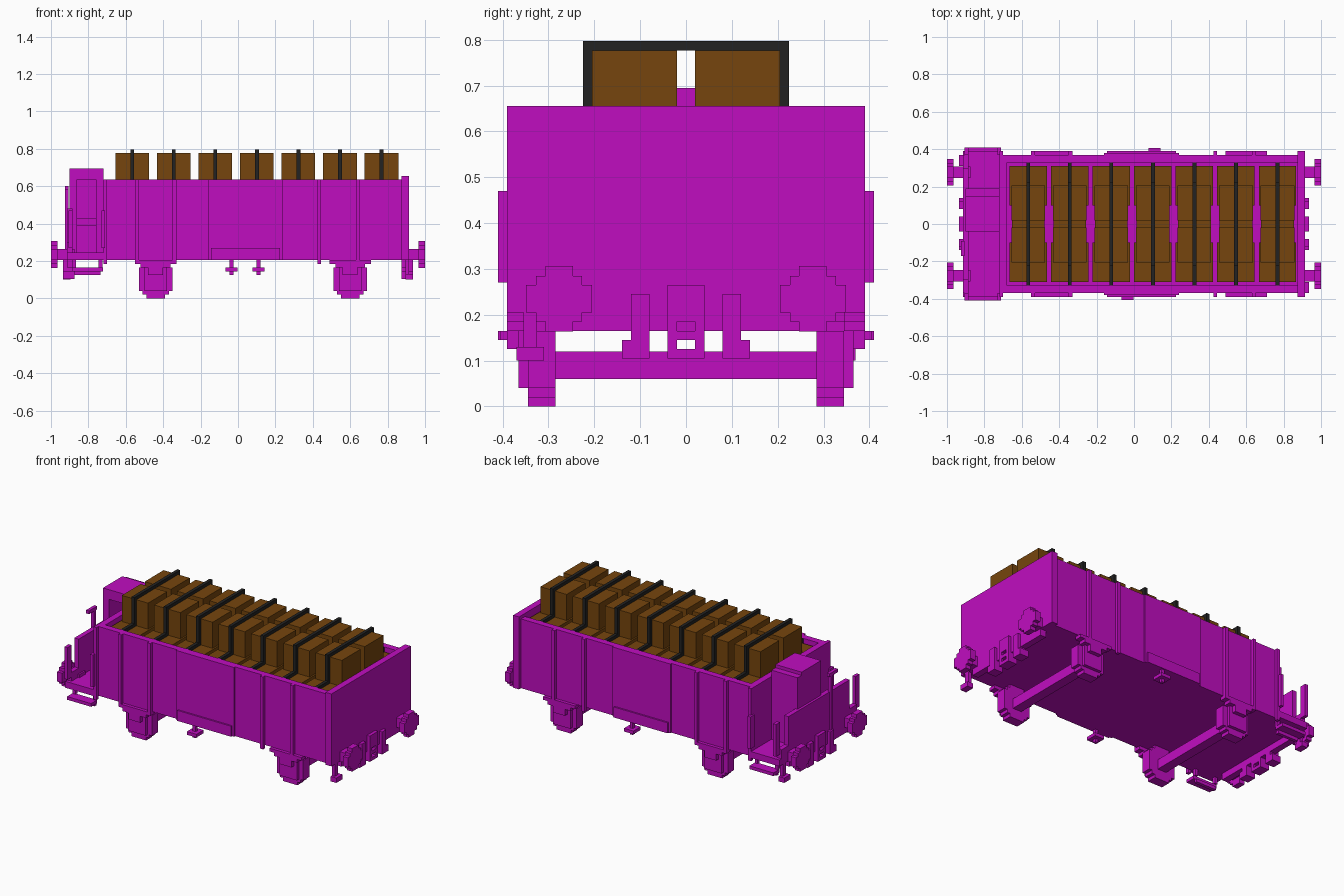
import bpy
import bmesh

cube = bpy.data.objects.get("Cube")
if cube:
    bpy.data.objects.remove(cube, do_unlink=True)


def material(name, red, green, blue):
    paint = bpy.data.materials.new(name)
    paint.use_nodes = True
    paint.diffuse_color = (red, green, blue, 1)
    shader = paint.node_tree.nodes["Principled BSDF"]
    shader.inputs["Base Color"].default_value = paint.diffuse_color
    return paint


MAGENTA = material("magenta paint", 0.53, 0.004, 0.53)
BROWN = material("brown crate", 0.18, 0.06, 0.004)
BLACK = material("black strap", 0.016, 0.016, 0.016)

# Shared levels and thicknesses
BAR = 0.02
PLANK = 0.04
SILL = 0.165
FLOOR = 0.205
DECK = FLOOR + PLANK
RIM = 0.635
SIDE = 0.37
RIB_FACE = SIDE + BAR
STEP_EDGE = RIB_FACE + BAR
FRONT_END = 0.915
BACK_END = -FRONT_END
TUB_BACK = -0.72
TUB_FRONT = FRONT_END - PLANK


def build(name, paint, *boxes):
    """Make one object from boxes, each given as its spans along x, y and z."""
    bm = bmesh.new()
    for spans in boxes:
        corners = bmesh.ops.create_cube(bm, size=1)["verts"]
        for corner in corners:
            for axis, (start, end) in enumerate(spans):
                corner.co[axis] = (start + end) / 2 + corner.co[axis] * abs(end - start)
    mesh = bpy.data.meshes.new(name)
    bm.to_mesh(mesh)
    bm.free()
    mesh.materials.append(paint)
    part = bpy.data.objects.new(name, mesh)
    bpy.context.collection.objects.link(part)
    return part


def build_pair(name, paint, *boxes):
    """Make the same boxes on both long sides with a mirror modifier."""
    part = build(name, paint, *boxes)
    mirror = part.modifiers.new("both sides", "MIRROR")
    mirror.use_axis = (False, True, False)
    mirror.use_mirror_merge = False


def mid(centre, width=BAR):
    return (centre - width / 2, centre + width / 2)


def above(bottom, height=BAR):
    return (bottom, bottom + height)


def below(top, height=BAR):
    return (top - height, top)


# Wagon tub
inside = (TUB_BACK, TUB_FRONT)
tub_height = (FLOOR, RIM)
build("floor", MAGENTA, ((BACK_END, FRONT_END), mid(0, SIDE * 2), (FLOOR, DECK)))
build("cargo_bed", MAGENTA, (inside, mid(0, SIDE * 2 - PLANK), (DECK, 0.5)))
build_pair("side_walls", MAGENTA, (inside, below(SIDE, PLANK), tub_height))
build("inner_end_wall", MAGENTA, (above(TUB_BACK, PLANK), mid(0, SIDE * 2), tub_height))
plain_wall = below(FRONT_END, PLANK)
build("plain_end_wall", MAGENTA, (plain_wall, mid(0, RIB_FACE * 2), (FLOOR, RIM + BAR)))
build("plain_end_beam", MAGENTA, (plain_wall, mid(0, 0.58), (SILL, FLOOR)))

# Side doors and ribs
build_pair("side_doors", MAGENTA, (mid(PLANK, 0.4), above(SIDE, 0.01), tub_height))
build_pair("door_sills", MAGENTA, (mid(PLANK, SIDE), (SIDE, RIB_FACE), (FLOOR, 0.27)))
for place in (-0.71, -0.54, -0.34, 0.435, 0.64):
    build_pair("side_rib", MAGENTA, (mid(place), (SIDE, RIB_FACE), (FLOOR - BAR, RIM)))

# Brake platform with a stepped end wall
platform = (BACK_END, TUB_BACK)
end_wall = above(BACK_END, 0.03)
build("platform", MAGENTA, (platform, mid(0, RIB_FACE * 2), (FLOOR, DECK)))
build("platform_beam", MAGENTA, (above(BACK_END, PLANK), mid(0, 0.58), (SILL, FLOOR)))
build("platform_end_wall", MAGENTA,
      (end_wall, mid(0, 0.6), (DECK, 0.48)),
      (end_wall, mid(0, SIDE * 2), (DECK, 0.3)))
for place in (BACK_END + BAR, TUB_BACK):
    build_pair("handrail", MAGENTA, (mid(place), (SIDE, STEP_EDGE), (0.27, 0.47)))

# Brakeman shelter, open towards the front, with a seat inside
shelter_front, shelter_back, eaves = -PLANK, 0.19, 0.675
shelter_length = (-0.9, TUB_BACK)
shelter_depth = (shelter_front, shelter_back)
shelter_height = (DECK, eaves)
build("shelter_walls", MAGENTA,
      (above(shelter_length[0], PLANK), shelter_depth, shelter_height),
      (below(TUB_BACK, PLANK), shelter_depth, shelter_height),
      (shelter_length, below(shelter_back, PLANK), shelter_height))
build("shelter_roof", MAGENTA,
      (shelter_length, shelter_depth, below(eaves, PLANK)),
      (shelter_length, (shelter_front, shelter_back - PLANK), above(eaves)))
build("shelter_seat", MAGENTA, (shelter_length, (PLANK, shelter_back), below(0.43, PLANK)))
build("brake_handle", MAGENTA,
      (mid(BACK_END), mid(-0.11), (DECK, 0.6)),
      (mid(BACK_END), mid(-0.13, 0.08), below(0.6)))

# Hanging steps below the platform
step_middle = -0.805
build_pair("hanging_step", MAGENTA,
           (mid(step_middle, SILL), (SIDE - BAR, STEP_EDGE), below(SILL)),
           (mid(step_middle, 0.14), mid(SIDE - BAR), below(SILL - BAR)))
for offset in (-0.07, 0.07):
    build_pair("step_hanger", MAGENTA,
               (mid(step_middle + offset), mid(SIDE - BAR), (SILL, FLOOR)))

# Wheels, axles, axle boxes and springs
for label, place in (("back", -0.44), ("front", 0.6)):
    wheel_inside, wheel_outside = 0.285, 0.345
    for ring in range(3):
        build_pair(label + "_wheel", MAGENTA,
                   (mid(place, 0.1 + PLANK * ring), (wheel_inside, wheel_outside),
                    (BAR * ring, FLOOR - BAR * ring)))
    build(label + "_axle", MAGENTA,
          (mid(place, 0.06), mid(0, wheel_inside * 2), above(0.06, 0.06)))
    build_pair(label + "_axle_box", MAGENTA,
               (mid(place, 0.12), above(wheel_outside), (PLANK, SILL)),
               (mid(place, 0.08), (wheel_outside, RIB_FACE), (0.125, FLOOR)))
    for leaf in range(2):
        build_pair(label + "_spring", MAGENTA,
                   (mid(place, 0.16 + 0.06 * leaf), (wheel_outside, RIB_FACE),
                    above(SILL + BAR * leaf)))

# Small brackets under the sides
for place, side in ((-0.035, -1), (0.11, 1)):
    build("under_bracket", MAGENTA,
          (mid(place), mid(SIDE * side), (0.125, FLOOR)),
          (mid(place, 0.065), mid(SIDE * side, 0.07), below(SILL)))

# Buffers, couplings and corner brackets on both ends
for label, end in (("plain_end", 1), ("platform_end", -1)):
    def outward(start, stop):
        return (start * end, stop * end)

    buffer_y, buffer_z = 0.277, 0.235
    sizes = (0.06, 0.1, 0.143)
    build_pair(label + "_buffer_stem", MAGENTA,
               (outward(TUB_FRONT, 0.97), mid(buffer_y, 0.06), mid(buffer_z, 0.06)))
    for width, height in zip(sizes, reversed(sizes)):
        build_pair(label + "_buffer_disc", MAGENTA,
                   (outward(SILL + 0.8, 1), mid(buffer_y, width), mid(buffer_z, height)))

    hook = outward(TUB_FRONT, FRONT_END + BAR)
    hook_bottom = 0.105
    build_pair(label + "_coupling_sides", MAGENTA,
               (hook, (BAR, PLANK), (hook_bottom, 0.265)),
               (hook, mid(0.1, PLANK), (hook_bottom, DECK)),
               (hook, above(0.12), above(hook_bottom, PLANK)))
    build(label + "_coupling_bars", MAGENTA,
          (hook, mid(0, PLANK), above(hook_bottom)),
          (hook, mid(0, PLANK), below(SILL)),
          (hook, mid(0, PLANK), (SILL + BAR, 0.265)))

    corner = -0.34 * end
    build(label + "_corner_bracket", MAGENTA,
          (outward(FRONT_END - BAR, FRONT_END), mid(corner, 0.03), (0.1, DECK)),
          (outward(FRONT_END - BAR, FRONT_END + BAR), mid(corner, 0.06), above(0.1, 0.03)))

# Cargo: low crates three across, high crates two across, tied with straps
low_top, high_top, high_edge, low_edge = 0.615, 0.777, 0.205, 0.31
for stack in range(7):
    place = 0.222 * stack - 0.565
    strap = mid(place)
    build_pair("low_outer_crate", BROWN, (mid(place, 0.2), (0.1, low_edge), (0.5, low_top)))
    build("low_middle_crate", BROWN, (mid(place, 0.175), mid(0, 0.2), (0.5, low_top)))
    build_pair("high_crate", BROWN, (mid(place, 0.18), (BAR, high_edge), (low_top, high_top)))
    build("strap_top", BLACK, (strap, mid(0, (high_edge + BAR) * 2), above(high_top)))
    build_pair("strap_side", BLACK,
               (strap, above(high_edge), (low_top, high_top)),
               (strap, (high_edge, low_edge), above(low_top)),
               (strap, above(low_edge), (0.5, low_top + BAR)))
